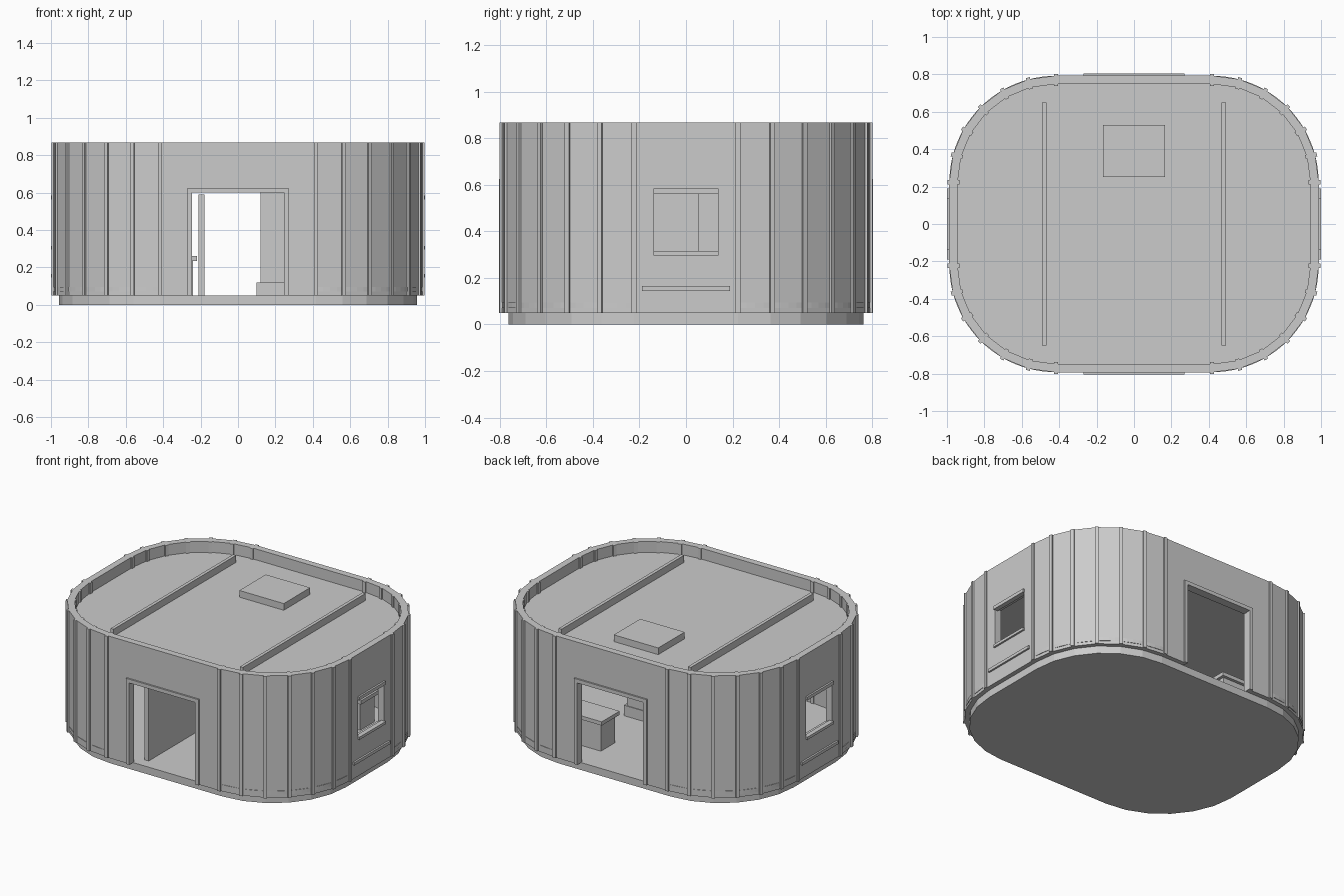
import bpy, bmesh, math
from mathutils import Matrix

if "Cube" in bpy.data.objects:
    bpy.data.objects.remove(bpy.data.objects["Cube"])

grey = bpy.data.materials.new("light_grey")
grey.diffuse_color = (0.6, 0.6, 0.6, 1)
grey.use_nodes = True
grey.node_tree.nodes["Principled BSDF"].inputs["Base Color"].default_value = grey.diffuse_color

HX, HY, R = 0.988, 0.793, 0.57      # wall half sizes and corner radius
CX, CY = HX - R, HY - R             # corner centres
WALL, FLOOR, TOP = 0.045, 0.05, 0.868


def finish(name, bm):
    bmesh.ops.recalc_face_normals(bm, faces=bm.faces[:])
    me = bpy.data.meshes.new(name)
    bm.to_mesh(me)
    bm.free()
    me.materials.append(grey)
    ob = bpy.data.objects.new(name, me)
    bpy.context.collection.objects.link(ob)
    return ob


def add_box(bm, x0, x1, y0, y1, z0, z1, rot=None):
    m = Matrix.Translation(((x0 + x1) / 2, (y0 + y1) / 2, (z0 + z1) / 2)) \
        @ Matrix.Diagonal((x1 - x0, y1 - y0, z1 - z0, 1))
    bmesh.ops.create_cube(bm, size=1, matrix=(rot @ m) if rot else m)


def boxes(name, *dims):
    bm = bmesh.new()
    for d in dims:
        add_box(bm, *d)
    return finish(name, bm)


def outline(inset, n=6):
    """Rounded rectangle footprint, n segments per corner."""
    pts = []
    for q, (sx, sy) in enumerate(((1, 1), (-1, 1), (-1, -1), (1, -1))):
        for i in range(n + 1):
            a = math.pi / 2 * (q + i / n)
            pts.append((sx * CX + (R - inset) * math.cos(a),
                        sy * CY + (R - inset) * math.sin(a)))
    return pts


def slab(name, inset, z0, z1):
    bm = bmesh.new()
    f = bm.faces.new([bm.verts.new((x, y, z0)) for x, y in outline(inset)])
    ext = bmesh.ops.extrude_face_region(bm, geom=[f], use_keep_orig=True)
    for v in ext["geom"]:
        if isinstance(v, bmesh.types.BMVert):
            v.co.z = z1
    return finish(name, bm)


def ring(name, out_inset, in_inset, z0, z1, n=6):
    bm = bmesh.new()
    loops = [[bm.verts.new((x, y, z)) for x, y in outline(i, n)]
             for i, z in ((out_inset, z0), (out_inset, z1), (in_inset, z1), (in_inset, z0))]
    k = len(loops[0])
    for a in range(4):
        p, q = loops[a], loops[(a + 1) % 4]
        for i in range(k):
            j = (i + 1) % k
            bm.faces.new((p[i], p[j], q[j], q[i]))
    return finish(name, bm)


def cut(ob, cutters):
    bpy.context.view_layer.objects.active = ob
    for c in cutters:
        m = ob.modifiers.new("opening", 'BOOLEAN')
        m.operation, m.solver, m.object = 'DIFFERENCE', 'EXACT', c
        bpy.ops.object.modifier_apply(modifier=m.name)


# Shell: base, wall, skirting and roof
slab("base", 0.03, 0, FLOOR)
wall = ring("wall", 0, WALL, FLOOR, TOP)
skirting = ring("skirting", 0.001, 0.02, 0.07, 0.095, 24)
slab("roof", 0.03, 0.75, 0.795)

# Door and window openings
door_cut = boxes("door_cutter", (-0.247, 0.247, -1.2, 1.2, 0.03, 0.6))
win_cut = boxes("window_cutter", (-1.3, 1.3, -0.137, 0.137, 0.305, 0.572))
cut(wall, [door_cut, win_cut])
cut(skirting, [door_cut])
for c in (door_cut, win_cut):
    bpy.data.objects.remove(c)

# Battens on the panel seams, outside and inside
bm = bmesh.new()
for q, (sx, sy) in enumerate(((1, 1), (-1, 1), (-1, -1), (1, -1))):
    for i in range(7):
        rot = Matrix.Translation((sx * CX, sy * CY, 0)) \
            @ Matrix.Rotation(math.pi / 2 * (q + i / 6), 4, 'Z')
        add_box(bm, R - 0.015, R + 0.009, -0.011, 0.011, FLOOR, TOP, rot)
        add_box(bm, R - WALL - 0.009, R - WALL + 0.012, -0.011, 0.011, FLOOR, TOP, rot)
finish("seam_battens", bm)

# Door frames, window trims and ledges on both sides
for s, door, side in ((-1, "front", "left"), (1, "back", "right")):
    y0, y1 = sorted((s * (HY - 0.02), s * 0.804))
    boxes(door + "_door_frame",
          (-0.27, -0.245, y0, y1, FLOOR, 0.6),
          (0.245, 0.27, y0, y1, FLOOR, 0.6),
          (-0.27, 0.27, y0, y1, 0.6, 0.625))
    x0, x1 = sorted((s * (HX - 0.02), s * 1.0))
    boxes(side + "_window_trim",
          (x0, x1, -0.14, 0.14, 0.562, 0.585),
          (x0, x1, -0.14, 0.14, 0.297, 0.315))
    boxes(side + "_ledge", (x0, x1, -0.19, 0.19, 0.145, 0.165))
    # Roof beam
    boxes(side + "_roof_beam", (s * 0.48 - 0.011, s * 0.48 + 0.011, -0.65, 0.65, 0.79, 0.842))
    # Counter with overhanging top
    b0, b1 = sorted((s * 0.24, s * 0.62))
    boxes(side + "_counter", (b0, b1, 0.41, 0.56, FLOOR, 0.235))
    boxes(side + "_counter_top", (b0 - 0.02, b1 + 0.02, 0.39, 0.58, 0.235, 0.26))

# Roof hatch
boxes("roof_hatch", (-0.165, 0.165, 0.25, 0.53, 0.79, 0.84))

# Interior partition and tall cabinet on a plinth
boxes("partition", (-0.21, -0.18, -0.69, 0.2, FLOOR, 0.59))
boxes("cabinet_plinth", (0.1, 0.42, -0.3, 0.06, FLOOR, 0.12))
boxes("cabinet", (0.12, 0.4, -0.28, 0.055, 0.12, 0.61))
